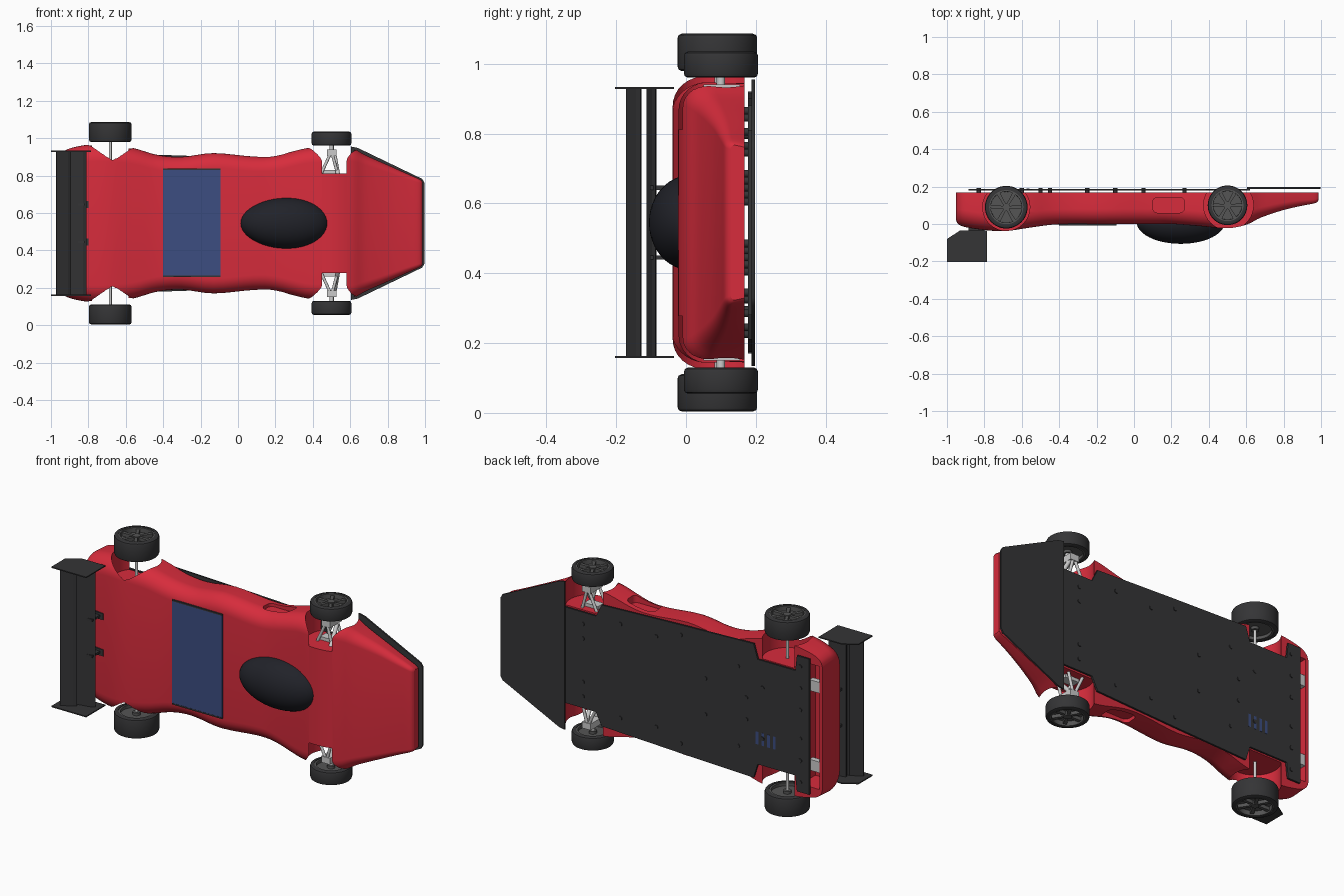
import bpy, bmesh, math
from mathutils import Vector, Matrix

if "Cube" in bpy.data.objects:
    bpy.data.objects.remove(bpy.data.objects["Cube"])

# Car space: x = length, w = sideways, h = up.  The car lies with its roof towards -y.
M = Matrix.Translation((0, 0, 0.545)) @ Matrix.Rotation(math.pi / 2, 4, 'X')


def material(name, rgb):
    m = bpy.data.materials.new(name)
    m.diffuse_color = (*rgb, 1)
    m.use_nodes = True
    m.node_tree.nodes["Principled BSDF"].inputs["Base Color"].default_value = m.diffuse_color
    return m


RED = material("red_paint", (0.68, 0.025, 0.045))
DARK = material("dark_plastic", (0.035, 0.035, 0.037))
GLASS = material("canopy_black", (0.015, 0.016, 0.022))
BLUE = material("panel_blue", (0.045, 0.075, 0.22))
RIM = material("rim_grey", (0.09, 0.09, 0.09))


def make(name, bm, mat=None, smooth=True):
    bmesh.ops.recalc_face_normals(bm, faces=bm.faces)
    bm.transform(M)
    me = bpy.data.meshes.new(name)
    bm.to_mesh(me)
    bm.free()
    ob = bpy.data.objects.new(name, me)
    bpy.context.collection.objects.link(ob)
    if mat:
        me.materials.append(mat)
    if smooth:
        bpy.ops.object.select_all(action='DESELECT')
        ob.select_set(True)
        bpy.context.view_layer.objects.active = ob
        bpy.ops.object.shade_smooth_by_angle(angle=math.radians(35))
    return ob


def add_box(bm, x0, x1, w0, w1, h0, h1, bevel=0):
    c = Vector(((x0 + x1) / 2, (w0 + w1) / 2, (h0 + h1) / 2))
    s = Matrix.Diagonal((x1 - x0, w1 - w0, h1 - h0, 1))
    vs = bmesh.ops.create_cube(bm, size=1, matrix=Matrix.Translation(c) @ s)['verts']
    if bevel:
        es = [e for e in {e for v in vs for e in v.link_edges}
              if abs(e.verts[0].co.y - e.verts[1].co.y) > 1e-4]
        bmesh.ops.bevel(bm, geom=es, offset=bevel, segments=5, affect='EDGES', profile=0.5)


def add_rod(bm, p, q, r, seg=16):
    p, q = Vector(p), Vector(q)
    d = q - p
    mat = Matrix.Translation((p + q) / 2) @ d.to_track_quat('Z', 'Y').to_matrix().to_4x4()
    bmesh.ops.create_cone(bm, cap_ends=True, segments=seg, radius1=r, radius2=r, depth=d.length, matrix=mat)


def add_prism(bm, pts, step):
    f = bm.faces.new([bm.verts.new(p) for p in pts])
    ex = bmesh.ops.extrude_face_region(bm, geom=[f])['geom']
    bmesh.ops.translate(bm, vec=step, verts=[v for v in ex if isinstance(v, bmesh.types.BMVert)])


def add_lathe(bm, prof, cx, ch, side, seg=48):
    # closed (radius, w) profile turned round a sideways axis
    rings = [[bm.verts.new((cx + r * math.cos(a), side * w, ch + r * math.sin(a))) for r, w in prof]
             for a in (2 * math.pi * i / seg for i in range(seg))]
    n = len(prof)
    for i in range(seg):
        a, b = rings[i], rings[(i + 1) % seg]
        for j in range(n):
            k = (j + 1) % n
            bm.faces.new((a[j], a[k], b[k], b[j]))


def catmull(a, b, c, d, t):
    return [0.5 * (2 * q + (r - p) * t + (2 * p - 5 * q + 4 * r - s) * t * t + (3 * q - p - 3 * r + s) * t ** 3)
            for p, q, r, s in zip(a, b, c, d)]


# Body: stations of (x, half width, top height, corner radius)
ST = [(-.952, .345, -.025, .06), (-.94, .375, .0, .08), (-.90, .40, .017, .09), (-.80, .42, .032, .09),
      (-.69, .42, .038, .09), (-.56, .402, .02, .085), (-.43, .365, .003, .08), (-.30, .355, 0, .08),
      (-.13, .375, 0, .08), (.08, .357, 0, .08), (.20, .362, 0, .08), (.36, .40, .012, .08),
      (.45, .405, .021, .08), (.53, .405, .02, .08), (.61, .402, .0, .07), (.68, .365, -.035, .055),
      (.80, .312, -.075, .04), (.90, .267, -.098, .03), (.97, .236, -.112, .02), (.987, .222, -.128, .012)]
bm = bmesh.new()
rings = []
for i in range(len(ST) - 1):
    q = [ST[max(i - 1, 0)], ST[i], ST[i + 1], ST[min(i + 2, len(ST) - 1)]]
    for t in (0, .25, .5, .75) if i < len(ST) - 2 else (0, .25, .5, .75, 1):
        x, w, top, r = catmull(*q, t)
        half = [(w - .006, -.168)] + [(w - r + r * math.cos(a), top - r + r * math.sin(a))
                                      for a in (math.pi / 2 * k / 8 for k in range(9))]
        ring = half + [(-a, b) for a, b in reversed(half)]
        rings.append([bm.verts.new((x, a, b)) for a, b in ring])
for a, b in zip(rings, rings[1:]):
    for j in range(len(a)):
        k = (j + 1) % len(a)
        bm.faces.new((a[j], a[k], b[k], b[j]))
bm.faces.new(rings[0])
bm.faces.new(rings[-1])
body = make("body", bm, RED, smooth=False)

# Wheel arches, side scoops and open rear underside cut from the body
cutters = []
for s in (1, -1):
    for x, h, r, w in ((.505, -.10, .133, .267), (-.683, -.09, .126, .29)):
        bm = bmesh.new()
        add_rod(bm, (x, s * w, h), (x, s * .6, h), r, 64)
        cutters.append(make("arch_cutter", bm, smooth=False))
    bm = bmesh.new()
    add_box(bm, .10, .27, *sorted((s * .335, s * .5)), -.142, -.06, .025)
    cutters.append(make("scoop_cutter", bm, smooth=False))
bm = bmesh.new()
add_box(bm, -.935, -.82, -.34, .34, -.3, -.04)
cutters.append(make("rear_cutter", bm, smooth=False))
bpy.context.view_layer.objects.active = body
for c in cutters:
    md = body.modifiers.new("cut", 'BOOLEAN')
    md.object, md.operation, md.solver = c, 'DIFFERENCE', 'EXACT'
    bpy.ops.object.modifier_apply(modifier=md.name)
    bpy.data.objects.remove(c)
bpy.ops.object.select_all(action='DESELECT')
body.select_set(True)
bpy.ops.object.shade_smooth_by_angle(angle=math.radians(30))

# Canopy
bm = bmesh.new()
bmesh.ops.create_uvsphere(bm, u_segments=48, v_segments=24, radius=1,
                          matrix=Matrix.Translation((.25, 0, -.012)) @ Matrix.Diagonal((.237, .136, .118, 1)))
for v in bm.verts:
    v.co.y *= 1 + .25 * (v.co.x - .25)
make("canopy", bm, GLASS)

# Deck panel with dark side strips
bm = bmesh.new()
add_box(bm, -.40, -.093, -.28, .285, -.02, .006)
make("deck_panel", bm, BLUE)
bm = bmesh.new()
for w in (-.283, .288):
    add_box(bm, -.40, -.093, w - .004, w + .004, -.02, .007)
make("panel_strips", bm, DARK)


def mirrored(half):
    return half + [(x, -w) for x, w in reversed(half)]


# Floor plate and front splitter
floor = mirrored([(.62, .265), (.42, .265), (.385, .335), (-.1, .355), (-.545, .37), (-.57, .29),
                  (-.80, .29), (-.81, .375), (-.885, .375)])
bm = bmesh.new()
add_prism(bm, [(x, w, -.188) for x, w in floor], (0, 0, .010))
make("floor_plate", bm, DARK)
split = mirrored([(.605, .41), (.64, .403), (.985, .237), (.998, .215)])
bm = bmesh.new()
add_prism(bm, [(x, w, -.197) for x, w in [(p[0], p[1]) for p in split]], (0, 0, .009))
make("splitter", bm, DARK)

# Floor bolts, spacers and vents
bm = bmesh.new()
for x, w in ((.5, .12), (.5, .2), (.27, .26), (.05, .25), (-.25, .1), (-.45, .22), (-.5, .06), (-.6, .14),
             (-.83, .08), (-.83, .2), (-.83, .32), (-.1, .3)):
    for s in (1, -1):
        add_rod(bm, (x, s * w, -.192), (x, s * w, -.16), .011, 12)
make("floor_bolts", bm, DARK)
bm = bmesh.new()
for i in range(4):
    add_box(bm, -.68 + i * .035, -.664 + i * .035, -.18, -.11, -.189, -.187)
make("floor_vents", bm, BLUE)
bm = bmesh.new()
for s in (1, -1):
    add_box(bm, -.935, -.87, s * .22 - .03, s * .22 + .03, -.165, -.135)
make("rear_brackets", bm)

# Rear wing: two blades, end plates and pylons
bm = bmesh.new()
add_prism(bm, [(x, -.385, h) for x, h in ((-.81, .088), (-.83, .084), (-.905, .104), (-.905, .113), (-.83, .098))],
          (0, .77, 0))
add_prism(bm, [(x, -.385, h) for x, h in ((-.893, .13), (-.91, .128), (-.972, .163), (-.97, .172), (-.91, .143))],
          (0, .77, 0))
make("wing_blades", bm, DARK, smooth=False)
bm = bmesh.new()
for w in (-.388, .382):
    add_prism(bm, [(x, w, h) for x, h in ((-1, .08), (-1, .203), (-.787, .203), (-.787, .035), (-.93, .035))],
              (0, .006, 0))
make("wing_end_plates", bm, DARK, smooth=False)
bm = bmesh.new()
for w in (-.1, .1):
    add_box(bm, -.885, -.82, w - .006, w + .006, .01, .103)
    add_box(bm, -.885, -.80, w - .018, w + .018, .01, .036)
make("wing_pylons", bm, DARK, smooth=False)


# Wheels: tyre, rim barrel, disc, hub and spokes
def wheel(name, cx, ch, r, w0, w1, s):
    ri = r * .8
    bm = bmesh.new()
    add_lathe(bm, [(ri, w0), (r - .012, w0), (r - .003, w0 + .004), (r, w0 + .012), (r, w1 - .012),
                   (r - .003, w1 - .004), (r - .012, w1), (ri, w1)], cx, ch, s)
    make(name + "_tyre", bm, DARK)
    bm = bmesh.new()
    add_lathe(bm, [(ri + .002, w0 + .003), (ri + .002, w1 - .002), (ri - .008, w1 - .002), (ri - .01, w0 + .003)],
              cx, ch, s)
    add_rod(bm, (cx, s * (w0 + .02), ch), (cx, s * (w1 - .028), ch), ri, 48)
    add_rod(bm, (cx, s * (w0 + .005), ch), (cx, s * (w1 - .006), ch), .02, 24)
    for i in range(6):
        a = math.pi / 3 * i
        d = Vector((math.cos(a), 0, math.sin(a)))
        n = Vector((-d.z, 0, d.x))
        o = Vector((cx, s * (w1 - .03), ch))
        add_prism(bm, [o + d * .015 + n * .007, o + d * (ri - .005) + n * .01,
                       o + d * (ri - .005) - n * .01, o + d * .015 - n * .007], (0, s * .02, 0))
    make(name + "_rim", bm, RIM)


for s, tag in ((1, "left"), (-1, "right")):
    wheel("front_wheel_" + tag, .50, -.10, .106, .415, .49, s)
    wheel("rear_wheel_" + tag, -.683, -.09, .114, .434, .541, s)
    # Front suspension arms and upright
    bm = bmesh.new()
    for h in (-.06, -.145):
        for x in (.44, .535):
            add_rod(bm, (x, s * .255, h), (.50, s * .385, h), .008, 12)
    add_box(bm, .475, .527, *sorted((s * .36, s * .395)), -.155, -.05)
    add_box(bm, .45, .535, *sorted((s * .262, s * .285)), -.125, -.075)
    add_rod(bm, (.50, s * .37, -.10), (.50, s * .45, -.10), .012)
    add_rod(bm, (.535, s * .26, -.045), (.515, s * .37, -.14), .011)
    make("front_suspension_" + tag, bm)

# Rear axle
bm = bmesh.new()
add_rod(bm, (-.683, -.45, -.09), (-.683, .45, -.09), .008)
make("rear_axle", bm)
